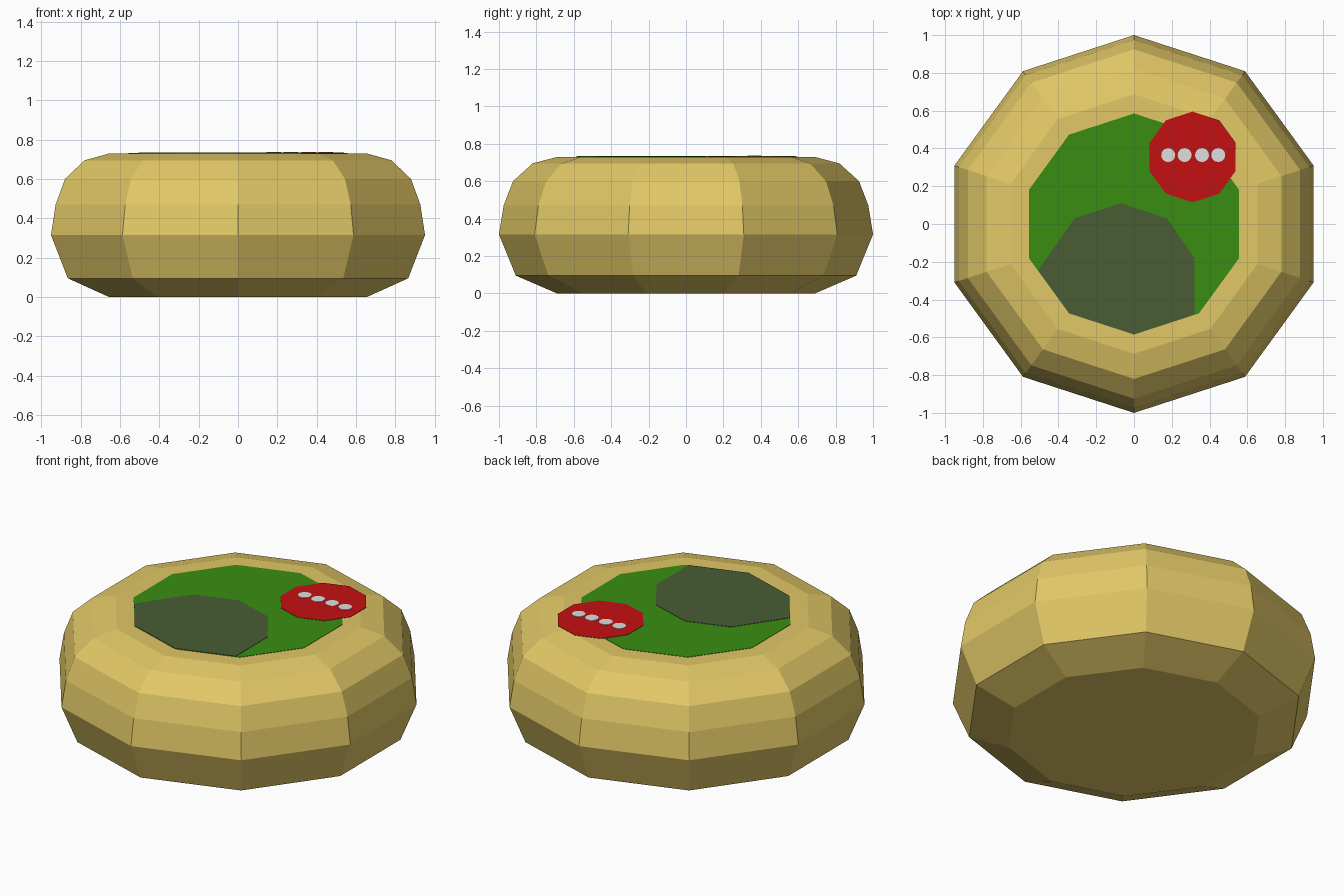
import bpy, bmesh, math

if "Cube" in bpy.data.objects:
    bpy.data.objects.remove(bpy.data.objects["Cube"])

SIDES = 10
TOP = 0.73


def material(name, rgb):
    m = bpy.data.materials.new(name)
    m.diffuse_color = (*rgb, 1.0)
    m.use_nodes = True
    m.node_tree.nodes["Principled BSDF"].inputs["Base Color"].default_value = m.diffuse_color
    return m


TAN = material("golden tan", (0.76, 0.58, 0.135))
GREEN = material("leaf green", (0.041, 0.27, 0.006))
DARK = material("dark olive green", (0.067, 0.109, 0.034))
RED = material("red", (0.56, 0.005, 0.006))
GREY = material("light grey", (0.74, 0.74, 0.74))


def ring(r, n=SIDES, cx=0.0, cy=0.0):
    """Regular polygon with a corner pointing to +y."""
    return [(cx - r * math.sin(2 * math.pi * i / n),
             cy + r * math.cos(2 * math.pi * i / n)) for i in range(n)]


def loft(name, layers, mat):
    """Closed solid through stacked outlines: [(outline, z), ...]."""
    bm = bmesh.new()
    rows = [[bm.verts.new((x, y, z)) for x, y in pts] for pts, z in layers]
    for low, high in zip(rows, rows[1:]):
        n = len(low)
        for i in range(n):
            j = (i + 1) % n
            bm.faces.new((low[i], low[j], high[j], high[i]))
    bm.faces.new(rows[0][::-1])
    bm.faces.new(rows[-1])
    bmesh.ops.recalc_face_normals(bm, faces=bm.faces)
    mesh = bpy.data.meshes.new(name)
    bm.to_mesh(mesh)
    bm.free()
    mesh.materials.append(mat)
    obj = bpy.data.objects.new(name, mesh)
    bpy.context.collection.objects.link(obj)
    return obj


def plate(name, outline, level, mat):
    """Thin painted plate lying on the flat top."""
    z = TOP + 0.002 * level
    return loft(name, [(outline, z - 0.002), (outline, z)], mat)


# rounded ten-sided body (radius, height)
profile = [(0.69, 0.0), (0.91, 0.095), (1.0, 0.315), (0.975, 0.47),
           (0.925, 0.6), (0.82, 0.695), (0.687, TOP)]
loft("body", [(ring(r), z) for r, z in profile], TAN)

# green top disc
plate("green_top", ring(0.585), 1, GREEN)

# dark patch, trimmed along the green disc's edge
patch = [(-0.07, 0.11), (-0.315, 0.03), (-0.507, -0.246), (-0.344, -0.473),
         (0.0, -0.585), (0.32, -0.481), (0.32, -0.18), (0.175, 0.03)]
plate("dark_patch", patch, 2, DARK)

# red disc with a row of four grey dots
plate("red_disc", ring(0.24, cx=0.31, cy=0.355), 2, RED)
for i, x in enumerate((0.181, 0.268, 0.36, 0.446)):
    plate(f"grey_dot_{i + 1}", ring(0.037, 16, x, 0.365), 3, GREY)
